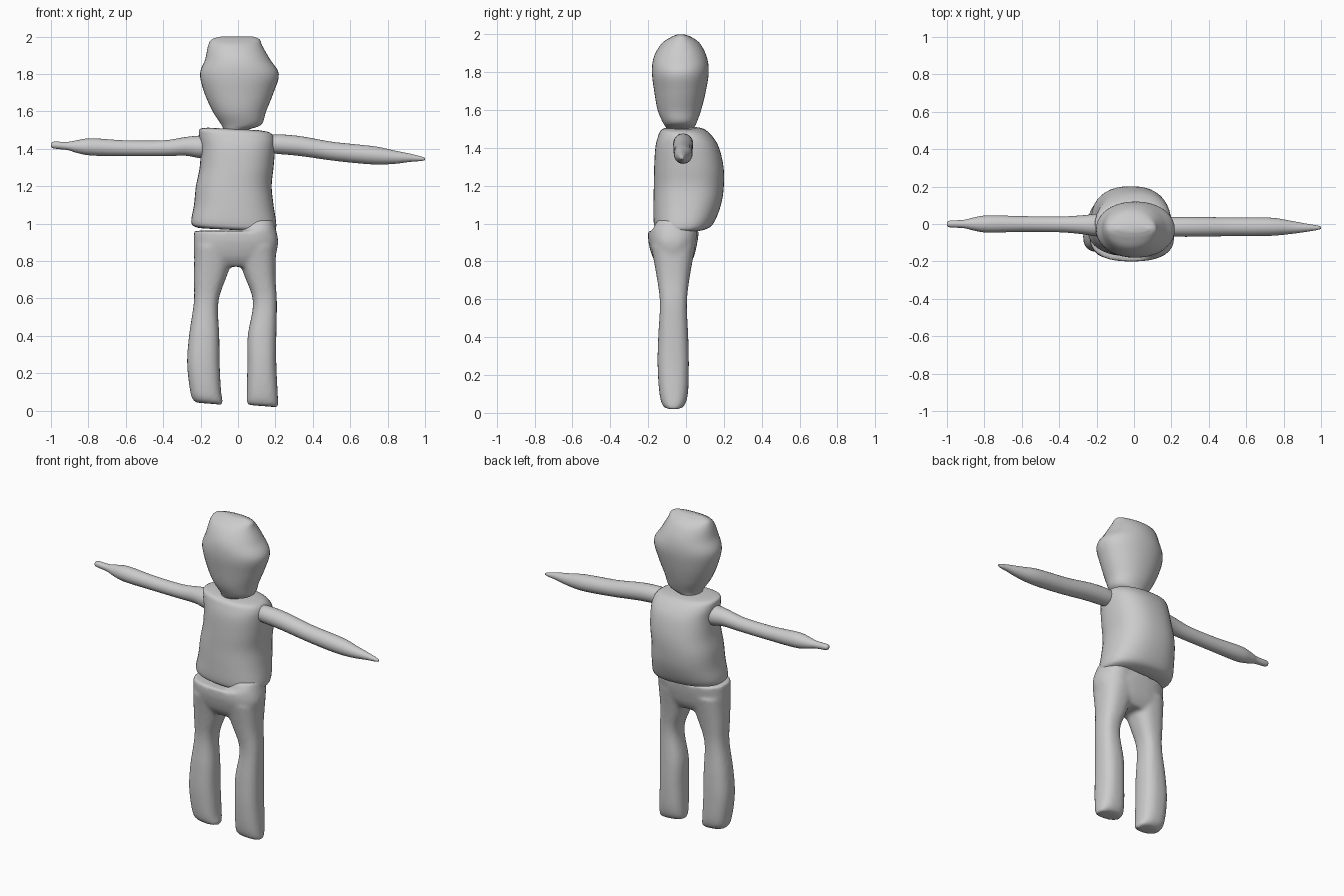
import bpy, bmesh
from math import cos, sin, pi


def spline(rows, steps=5):
    """Catmull-Rom interpolation between section rows."""
    out = []
    for i in range(len(rows) - 1):
        a, b, c, d = rows[max(i - 1, 0)], rows[i], rows[i + 1], rows[min(i + 2, len(rows) - 1)]
        for s in range(steps):
            t = s / steps
            out.append([q + .5 * t * (r - p + t * (2 * p - 5 * q + 4 * r - u + t * (3 * (q - r) + u - p)))
                        for p, q, r, u in zip(a, b, c, d)])
    return out + [list(rows[-1])]


def power(v, e):
    return (abs(v) ** e) * (1 if v >= 0 else -1)


def loft(bm, rows, axis="z", n=40, square=2.0):
    """Rows: position, min/max of first cross axis, min/max of second, tilt."""
    rings = []
    for p, u0, u1, v0, v1, tilt in spline(rows):
        ring = []
        for k in range(n):
            a = 2 * pi * k / n
            u = (u0 + u1) / 2 + (u1 - u0) / 2 * power(cos(a), 2 / square)
            v = (v0 + v1) / 2 + (v1 - v0) / 2 * power(sin(a), 2 / square)
            ring.append(bm.verts.new((u, v, p + tilt * u) if axis == "z" else (p, u, v)))
        rings.append(ring)
    for r, s in zip(rings, rings[1:]):
        for k in range(n):
            bm.faces.new((r[k], r[(k + 1) % n], s[(k + 1) % n], s[k]))
    bm.faces.new(rings[0][::-1])
    bm.faces.new(rings[-1])


def finish(name, bm):
    bmesh.ops.recalc_face_normals(bm, faces=bm.faces)
    me = bpy.data.meshes.new(name)
    bm.to_mesh(me)
    bm.free()
    ob = bpy.data.objects.new(name, me)
    bpy.context.collection.objects.link(ob)
    for poly in me.polygons:
        poly.use_smooth = True
    return ob


def part(name, rows, **kw):
    bm = bmesh.new()
    loft(bm, [r if len(r) == 6 else (*r, 0) for r in rows], **kw)
    return finish(name, bm)


# Head with lopsided hair bulges
part("head", [
    (1.47, -.06, .03, -.09, .04), (1.50, -.075, .05, -.10, .04), (1.53, -.09, .125, -.12, .055),
    (1.60, -.135, .15, -.15, .08), (1.70, -.18, .19, -.168, .105), (1.80, -.203, .218, -.18, .12),
    (1.88, -.175, .17, -.17, .11), (1.95, -.16, .13, -.13, .075), (1.985, -.14, .115, -.08, .03),
    (2.0, -.09, .08, -.045, -.01)], square=2.1)

# Torso with rounded back and tilted hem
part("torso", [
    (.965, -.17, .15, -.12, .05, -.05), (.97, -.225, .19, -.155, .10, -.05),
    (1.0, -.25, .205, -.17, .145, -.04), (1.10, -.235, .19, -.172, .185, -.01),
    (1.20, -.225, .18, -.17, .20, 0), (1.30, -.205, .19, -.168, .198, 0),
    (1.40, -.20, .198, -.162, .175, 0), (1.46, -.208, .195, -.148, .14, -.03),
    (1.495, -.205, .17, -.13, .10, -.05), (1.505, -.16, .11, -.09, .06, -.05)], square=2.4)


# Arms: x, centre y, centre z, radius
def arm(name, pts):
    part(name, [(x, y - r, y + r, z - r, z + r) for x, y, z, r in pts], axis="x", n=24)


arm("left_arm", [(-1, 0, 1.42, .008), (-.985, 0, 1.42, .018), (-.91, 0, 1.415, .022),
                 (-.86, 0, 1.412, .034), (-.78, 0, 1.41, .046), (-.6, 0, 1.403, .042),
                 (-.4, -.002, 1.403, .042), (-.28, -.004, 1.413, .05), (-.2, -.006, 1.41, .06),
                 (-.16, -.006, 1.41, .05)])
arm("right_arm", [(.16, -.015, 1.425, .045), (.21, -.015, 1.425, .052), (.33, -.015, 1.415, .053),
                  (.5, -.015, 1.388, .05), (.65, -.015, 1.372, .05), (.75, -.015, 1.363, .047),
                  (.84, -.018, 1.355, .035), (.92, -.02, 1.352, .022), (.98, -.02, 1.347, .012),
                  (1, -.02, 1.345, .005)])

# Trousers: pelvis and two legs fused by remeshing
bm = bmesh.new()
loft(bm, [(.77, -.21, .19, -.14, .01, 0), (.82, -.235, .20, -.175, .04, 0),
          (.90, -.237, .215, -.198, .06, 0), (.962, -.235, .205, -.20, .068, 0)], square=2.5)
LEG_Y = [(-.085, -.05), (-.12, -.012), (-.14, .01), (-.15, .015), (-.147, .012),
         (-.138, .005), (-.155, .02), (-.185, .05)]
LEGS = [
    [(.025, -.22, -.09), (.035, -.238, -.08), (.10, -.255, -.09), (.25, -.272, -.098),
     (.40, -.262, -.1), (.58, -.236, -.105), (.72, -.236, -.06), (.88, -.232, -.0)],
    [(.035, .065, .205), (.045, .048, .215), (.10, .047, .212), (.25, .05, .205),
     (.40, .052, .205), (.58, .08, .208), (.72, .035, .20), (.88, -.03, .205)]]
for leg in LEGS:
    loft(bm, [(z, a, b, c, d, -.08 if z < .05 else 0) for (z, a, b), (c, d) in zip(leg, LEG_Y)],
         square=2.5)
# Hip continuing up into the torso on one side
loft(bm, [(.85, .0, .20, -.17, .04, 0), (.95, .0, .205, -.18, .06, 0),
          (1.02, .02, .19, -.15, .06, 0)], square=2.3)
trousers = finish("trousers", bm)
rm = trousers.modifiers.new("fuse", "REMESH")
rm.mode = "VOXEL"
rm.voxel_size = .011
rm.use_smooth_shade = True
sm = trousers.modifiers.new("soften", "SMOOTH")
sm.factor = .5
sm.iterations = 6
